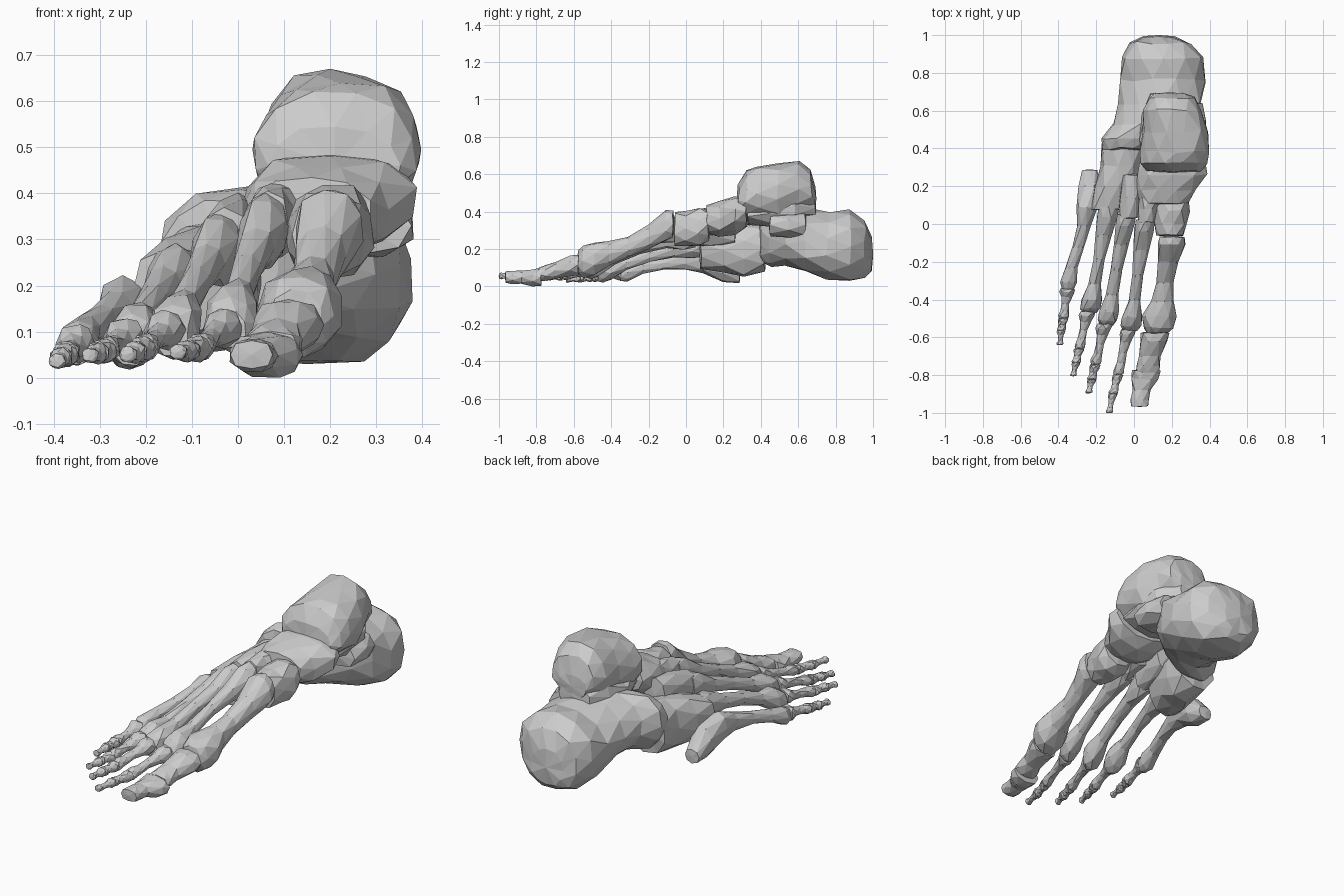
import bpy, bmesh, math, random

random.seed(4)


def loft(name, rings, n=9, power=2.4, jitter=0.05):
    """Faceted bone from rings (y, x, z, half_width, half_height)."""
    bm = bmesh.new()
    loops = []
    for i, (y, x, z, rx, rz) in enumerate(rings):
        loop = []
        for k in range(n):
            a = 2 * math.pi * (k + 0.5 * (i % 2)) / n
            c, s = math.cos(a), math.sin(a)
            r = 1.03 * (abs(c) ** power + abs(s) ** power) ** (-1 / power)
            r *= 1 + random.uniform(-jitter, jitter)
            dy = random.uniform(-1, 1) * jitter * min(rx, rz) * 1.2
            loop.append(bm.verts.new((x + rx * r * c, y + dy, max(0, z + rz * r * s))))
        loops.append(loop)
    for i, (a, b) in enumerate(zip(loops, loops[1:])):
        for k in range(n):
            m = (k + 1) % n
            if i % 2 == 0:
                bm.faces.new((a[k], a[m], b[k]))
                bm.faces.new((a[m], b[m], b[k]))
            else:
                bm.faces.new((a[k], a[m], b[m]))
                bm.faces.new((a[k], b[m], b[k]))
    # slightly domed end caps
    for loop, ring, nxt in ((loops[0], rings[0], rings[1]), (loops[-1], rings[-1], rings[-2])):
        y, x, z, rx, rz = ring
        out = math.copysign(0.12 * min(rx, rz), y - nxt[0])
        tip = bm.verts.new((x, y + out, z))
        for k in range(n):
            bm.faces.new((loop[k], loop[(k + 1) % n], tip))
    bmesh.ops.recalc_face_normals(bm, faces=bm.faces)
    me = bpy.data.meshes.new(name)
    bm.to_mesh(me)
    bm.free()
    ob = bpy.data.objects.new(name, me)
    bpy.context.collection.objects.link(ob)
    return ob


def long_bone(name, base, head, base_r, head_r, shaft_r, bow=0.0, n=8):
    """Waisted bone running from base to head, both (x, y, z)."""
    rings = []
    for t, kind, f in ((0, 0, 0.95), (0.1, 0, 1), (0.27, 1, 1.35), (0.5, 1, 1.03),
                       (0.73, 1, 1.1), (0.88, 2, 1), (0.96, 2, 0.95), (1, 2, 0.7)):
        rx, rz = (base_r, shaft_r, head_r)[kind]
        x, y, z = (p + (q - p) * t for p, q in zip(base, head))
        rings.append((y, x, z + bow * math.sin(math.pi * t), rx * f, rz * f))
    return loft(name, rings, n, 2.2, 0.08)


# Heel bone, with the inner shelf under the ankle
loft("heel_bone", [
    (0.99, 0.13, 0.17, 0.09, 0.09), (0.96, 0.14, 0.20, 0.155, 0.15),
    (0.88, 0.155, 0.212, 0.215, 0.185), (0.76, 0.16, 0.212, 0.22, 0.175),
    (0.64, 0.14, 0.245, 0.215, 0.165), (0.53, 0.09, 0.265, 0.20, 0.145),
    (0.45, 0.00, 0.26, 0.165, 0.145), (0.40, -0.04, 0.26, 0.12, 0.12)], 12)
loft("heel_shelf", [
    (0.64, 0.25, 0.33, 0.11, 0.07), (0.55, 0.27, 0.33, 0.11, 0.07),
    (0.45, 0.27, 0.33, 0.10, 0.06)], 8)

# Ankle bone: narrow back, domed body, and lower part seated on the heel
loft("ankle_bone", [
    (0.69, 0.19, 0.47, 0.08, 0.06), (0.67, 0.20, 0.51, 0.115, 0.11),
    (0.60, 0.20, 0.52, 0.145, 0.145), (0.49, 0.22, 0.505, 0.17, 0.147),
    (0.38, 0.22, 0.495, 0.18, 0.145), (0.32, 0.21, 0.485, 0.17, 0.13),
    (0.28, 0.21, 0.46, 0.14, 0.085)], 12, 2.2)
loft("ankle_lower", [
    (0.69, 0.18, 0.42, 0.09, 0.05), (0.58, 0.19, 0.41, 0.15, 0.07),
    (0.45, 0.19, 0.39, 0.16, 0.07), (0.33, 0.20, 0.40, 0.14, 0.07)], 9)

# Midfoot bones
loft("boat_bone", [
    (0.32, 0.20, 0.40, 0.17, 0.085), (0.26, 0.20, 0.38, 0.185, 0.10),
    (0.18, 0.175, 0.365, 0.155, 0.095), (0.11, 0.16, 0.36, 0.125, 0.075)], 10)
loft("cuboid_bone", [
    (0.42, -0.06, 0.21, 0.11, 0.13), (0.31, -0.065, 0.195, 0.11, 0.135),
    (0.20, -0.10, 0.195, 0.11, 0.12), (0.08, -0.13, 0.19, 0.095, 0.09)], 9)
loft("inner_wedge_bone", [
    (0.12, 0.20, 0.33, 0.085, 0.08), (0.07, 0.20, 0.32, 0.092, 0.10),
    (0.0, 0.195, 0.31, 0.085, 0.095), (-0.06, 0.19, 0.31, 0.07, 0.09)], 9)
loft("middle_wedge_bone", [
    (0.15, 0.09, 0.35, 0.06, 0.075), (0.08, 0.075, 0.34, 0.05, 0.075),
    (0.01, 0.065, 0.33, 0.045, 0.075)], 8)
loft("outer_wedge_bone", [
    (0.26, 0.0, 0.31, 0.06, 0.085), (0.14, -0.015, 0.305, 0.06, 0.085),
    (0.03, -0.03, 0.29, 0.05, 0.075)], 8)

# Big toe ray
loft("big_metatarsal", [
    (-0.07, 0.20, 0.335, 0.065, 0.07), (-0.11, 0.20, 0.325, 0.07, 0.08),
    (-0.20, 0.18, 0.265, 0.052, 0.062), (-0.31, 0.165, 0.21, 0.045, 0.052),
    (-0.41, 0.15, 0.175, 0.058, 0.065), (-0.49, 0.135, 0.145, 0.088, 0.085),
    (-0.55, 0.13, 0.135, 0.075, 0.085), (-0.575, 0.125, 0.13, 0.055, 0.06)], 9)
loft("big_toe_near", [
    (-0.575, 0.11, 0.115, 0.072, 0.055), (-0.62, 0.105, 0.11, 0.07, 0.056),
    (-0.70, 0.085, 0.085, 0.055, 0.042), (-0.75, 0.075, 0.072, 0.062, 0.042),
    (-0.785, 0.07, 0.064, 0.06, 0.036)], 8)
loft("big_toe_tip", [
    (-0.775, 0.065, 0.05, 0.075, 0.048), (-0.82, 0.06, 0.045, 0.073, 0.044),
    (-0.88, 0.04, 0.048, 0.045, 0.034), (-0.93, 0.03, 0.048, 0.05, 0.036),
    (-0.965, 0.03, 0.05, 0.045, 0.03)], 8)

# Outermost metatarsal with its rear knob
loft("outer_metatarsal_5", [
    (0.285, -0.235, 0.055, 0.04, 0.035), (0.20, -0.235, 0.10, 0.058, 0.075),
    (0.09, -0.25, 0.145, 0.055, 0.072), (-0.01, -0.265, 0.14, 0.037, 0.048),
    (-0.12, -0.295, 0.125, 0.031, 0.033), (-0.23, -0.33, 0.10, 0.032, 0.034),
    (-0.31, -0.348, 0.075, 0.042, 0.047), (-0.35, -0.35, 0.065, 0.03, 0.036)], 8)

# Metatarsals two to four
for i, base, head, br in (
        (2, (0.06, 0.02, 0.325), (-0.02, -0.565, 0.105), (0.052, 0.078)),
        (3, (-0.04, 0.05, 0.285), (-0.145, -0.535, 0.09), (0.05, 0.074)),
        (4, (-0.135, 0.09, 0.225), (-0.235, -0.47, 0.07), (0.054, 0.065))):
    long_bone(f"metatarsal_{i}", base, head, br, (0.053, 0.06), (0.029, 0.033), 0.02)

# Small toes: near, middle and tip bones between four joints
toes = {
    2: ((-0.03, -0.56, 0.11), (-0.085, -0.80, 0.062), (-0.112, -0.90, 0.058), (-0.132, -1.0, 0.055), 1.0),
    3: ((-0.155, -0.53, 0.105), (-0.205, -0.745, 0.062), (-0.225, -0.825, 0.055), (-0.24, -0.895, 0.05), 1.0),
    4: ((-0.245, -0.465, 0.09), (-0.29, -0.66, 0.058), (-0.307, -0.735, 0.053), (-0.322, -0.805, 0.048), 0.97),
    5: ((-0.35, -0.345, 0.075), (-0.375, -0.50, 0.05), (-0.385, -0.565, 0.043), (-0.393, -0.64, 0.035), 0.97)}
for i, (*joints, s) in toes.items():
    for part, a, b, r in zip(("near", "middle", "tip"), joints, joints[1:],
                             ((0.042, 0.029, 0.021), (0.028, 0.025, 0.019), (0.024, 0.018, 0.013))):
        sizes = [(k * s, k * s * 0.97) for k in r]
        long_bone(f"toe_{i}_{part}", a, b, *sizes, n=7)
